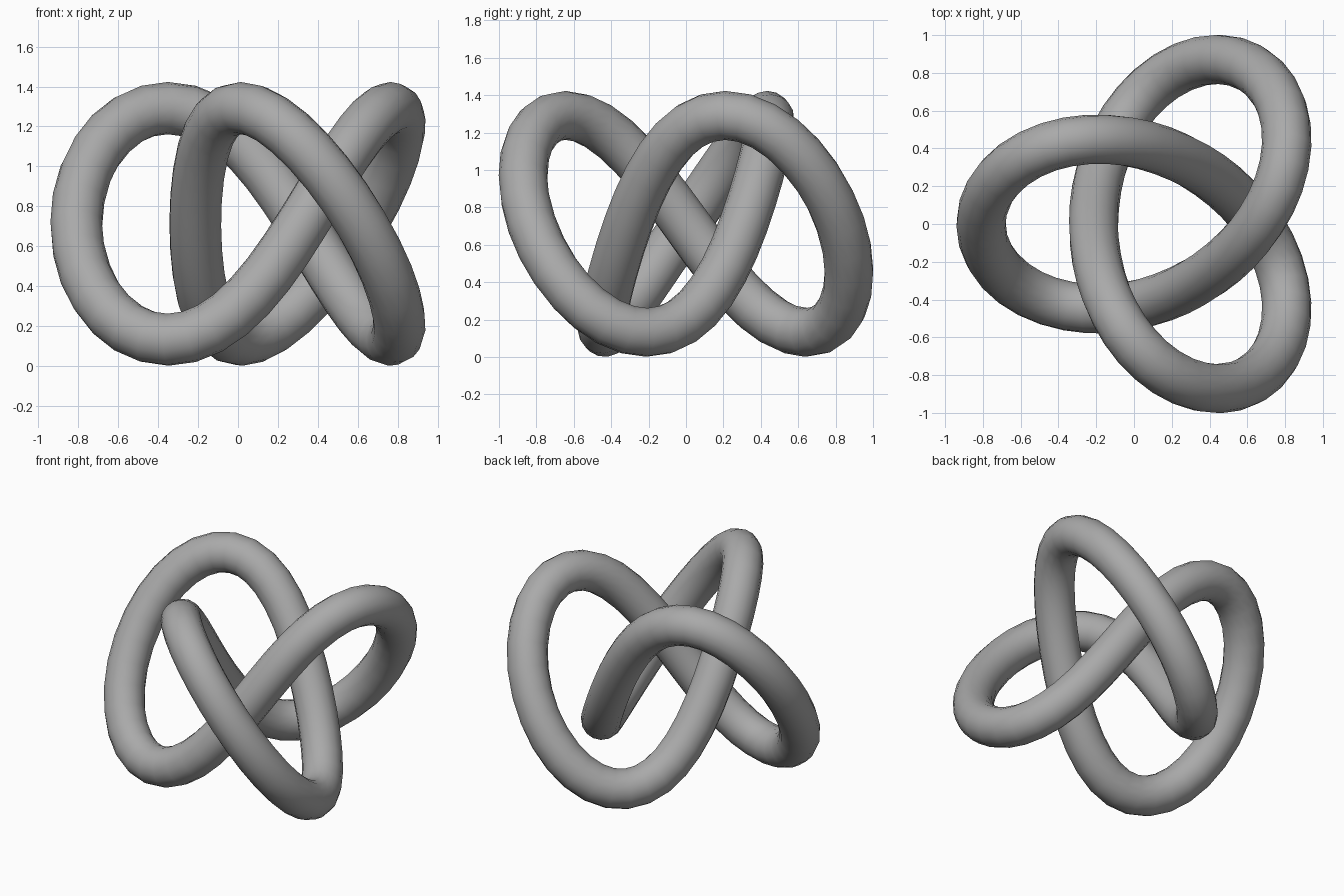
import bpy
from math import sin, cos, tau

if "Cube" in bpy.data.objects:
    bpy.data.objects.remove(bpy.data.objects["Cube"])

STEPS = 84
TUBE = 0.131
Z_MID, Z_AMP = 0.712, 0.58
X_OFF = 0.143

# Harmonics of the three-lobed centre line: (turns per loop, size)
HARMONICS = [(2, 0.639), (-1, 0.254), (5, 0.044), (-4, 0.016)]


def knot_point(t):
    x = X_OFF - sum(a * cos(k * t) for k, a in HARMONICS)
    y = sum(a * sin(k * t) for k, a in HARMONICS)
    return (x, y, Z_MID + Z_AMP * sin(3 * t), 1.0)


# Closed trefoil path with a round bevel
curve = bpy.data.curves.new("trefoil_knot", "CURVE")
curve.dimensions = "3D"
curve.bevel_depth = TUBE
curve.bevel_resolution = 6
spline = curve.splines.new("POLY")
spline.points.add(STEPS - 1)
for i, p in enumerate(spline.points):
    p.co = knot_point(tau * i / STEPS)
spline.use_cyclic_u = True
spline.use_smooth = True

# Dark grey surface
grey = bpy.data.materials.new("dark_grey")
grey.diffuse_color = (0.4, 0.4, 0.4, 1.0)
grey.use_nodes = True
grey.node_tree.nodes["Principled BSDF"].inputs["Base Color"].default_value = grey.diffuse_color
curve.materials.append(grey)

knot = bpy.data.objects.new("trefoil_knot", curve)
bpy.context.collection.objects.link(knot)

# Turn the tube into a smooth mesh
bpy.context.view_layer.objects.active = knot
knot.select_set(True)
bpy.ops.object.convert(target="MESH")
bpy.ops.object.shade_smooth()
